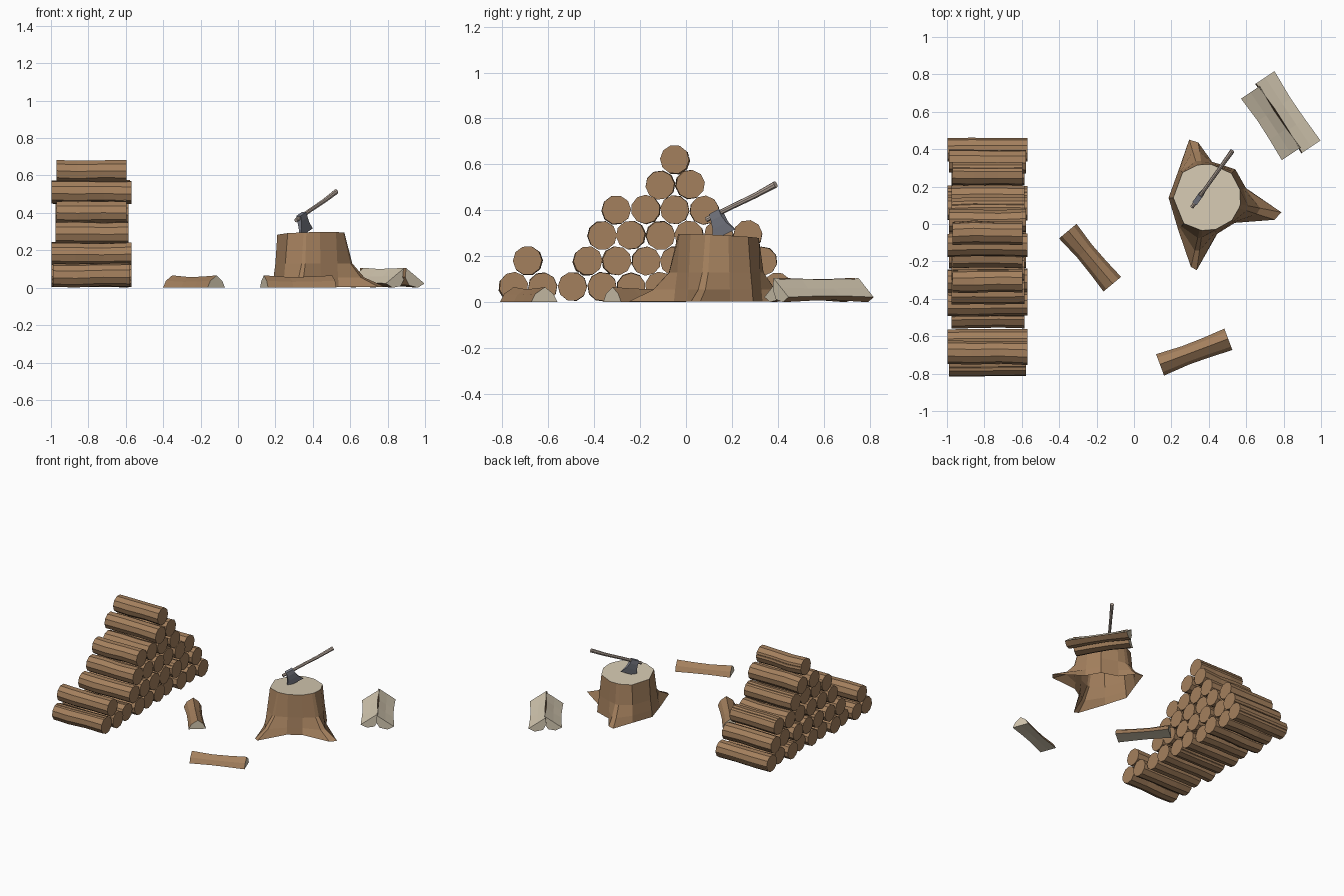
import bpy, bmesh, random
from math import sin, cos, radians, pi
from mathutils import Vector, Matrix

if "Cube" in bpy.data.objects:
    bpy.data.objects.remove(bpy.data.objects["Cube"])

random.seed(4)


def material(name, rgb):
    m = bpy.data.materials.new(name)
    m.diffuse_color = (*rgb, 1)
    m.use_nodes = True
    m.node_tree.nodes["Principled BSDF"].inputs["Base Color"].default_value = m.diffuse_color
    return m


BARK = material("bark", (0.37, 0.215, 0.11))
WOOD = material("split_wood", (0.66, 0.58, 0.44))
STEEL = material("steel", (0.20, 0.21, 0.25))
GRIP = material("handle_wood", (0.50, 0.41, 0.35))


def loft(name, rings, mats, side=lambda j: 0, start=0, end=0, ground=False):
    """Skin a list of equal-length point rings; start=None leaves it open."""
    n = len(rings[0])
    verts = [Vector(p) for r in rings for p in r]
    if ground:
        low = min(v.z for v in verts)
        verts = [v - Vector((0, 0, low)) for v in verts]
    faces, idx = [], []
    for i in range(len(rings) - 1):
        for j in range(n):
            k = (j + 1) % n
            faces.append((i*n + j, i*n + k, (i+1)*n + k, (i+1)*n + j))
            idx.append(side(j))
    faces.append(tuple(range(len(verts) - n, len(verts))))
    idx.append(end)
    if start is not None:
        faces.append(tuple(reversed(range(n))))
        idx.append(start)
    me = bpy.data.meshes.new(name)
    me.from_pydata([tuple(v) for v in verts], [], faces)
    for m in mats:
        me.materials.append(m)
    for f, i in zip(me.polygons, idx):
        f.material_index = i
    bm = bmesh.new()
    bm.from_mesh(me)
    bmesh.ops.recalc_face_normals(bm, faces=bm.faces)
    bm.to_mesh(me)
    bm.free()
    ob = bpy.data.objects.new(name, me)
    bpy.context.collection.objects.link(ob)
    return ob


def log(name, y, z, x0, x1, r=0.0635):
    """Ten-sided log along x with one thin bark crack."""
    turn = random.uniform(0, 2*pi)
    pts = [(turn + i*pi/5, 1, False) for i in range(10)]
    m, d = turn + pi/10, radians(2.5)
    flat = cos(pi/10) / cos(d)
    pts[1:1] = [(m - d, flat, False), (m, cos(pi/10), True), (m + d, flat, False)]
    rings = []
    for t, s in ((0, 0.98), (0.3, 1.0), (0.65, 0.96), (1, 1.0)):
        dy, dz = random.uniform(-.003, .003), random.uniform(-.003, .003)
        ring = []
        for a, k, crack in pts:
            q = r*s*k*(0.92 if crack and 0 < t < 1 else 1)
            ring.append((x0 + (x1 - x0)*t, y + dy + q*cos(a), z + dz + q*sin(a)))
        rings.append(ring)
    return loft(name, rings, [BARK])


# stacked log pile: each row is a height, its log positions and front log's ends
STEP = 0.1275
rows = [
    (0.067, [-0.752, -0.625] + [-0.495 + STEP*i for i in range(8)], 0),
    (0.180, [-0.688] + [-0.43 + STEP*i for i in range(7)], 1),
    (0.292, [-0.367 + STEP*i for i in range(6)], 2),
    (0.402, [-0.303 + STEP*i for i in range(4)], 3),
    (0.512, [-0.112, 0.016], 1),
    (0.620, [-0.048], 3),
]
spans = [(-0.99, -0.578), (-0.998, -0.57), (-0.975, -0.585), (-0.97, -0.597)]
for r, (z, ys, first) in enumerate(rows):
    for i, y in enumerate(ys):
        span = spans[first] if i == 0 else random.choice(spans)
        log(f"log_{r + 1}_{i + 1}", y, z, *span)


def split_log(name, x, y, yaw, length, r, roll=0, peak=1.08):
    """Half log: bark over the arc, pale wood on the split face and ends."""
    m = (Matrix.Translation((x, y, 0)) @ Matrix.Rotation(radians(yaw), 4, 'Z')
         @ Matrix.Rotation(radians(roll), 4, 'X'))
    arc = [(1, 0), (0.68, 0.6), (0.05, peak), (-0.68, 0.6), (-1, 0)]
    rings = []
    for t, s in ((-0.5, 1), (-0.12, 0.86), (0.18, 0.9), (0.5, 1.0)):
        sec = [(r*s*u, r*s*v) for u, v in arc]
        sec.append((0, 0.004 if abs(t) < 0.4 else 0))
        rings.append([m @ Vector((t*length, u, v)) for u, v in sec])
    return loft(name, rings, [BARK, WOOD], lambda j: int(j > 3), 1, 1, ground=True)


# split pieces: two face down, two leaning back to back
split_log("split_log_left", -0.235, -0.18, -50, 0.37, 0.061)
split_log("split_log_front", 0.322, -0.685, 20.5, 0.39, 0.061)
split_log("split_log_back_outer", 0.825, 0.599, -56.4, 0.445, 0.072, 145, 0.9)
split_log("split_log_back_inner", 0.731, 0.539, -56.4, 0.395, 0.073, 215, 0.9)

# chopping stump: angle, then radius at ground, low, middle and top
cx, cy = 0.39, 0.14
columns = [
    (-18, .38, .28, .222, .180), (-11, .405, .29, .225, .182),
    (14, .215, .21, .20, .182), (45, .215, .21, .20, .185),
    (82, .195, .19, .185, .180), (99, .30, .25, .20, .180),
    (107, .325, .26, .205, .182), (134, .215, .21, .20, .188),
    (180, .205, .20, .19, .180), (228, .23, .215, .205, .185),
    (257, .38, .29, .22, .175), (262, .39, .285, .215, .176),
    (286, .20, .195, .185, .175), (318, .20, .195, .19, .180),
]
rings = []
for level, z in enumerate((0.004, 0.055, 0.13, 0.288)):
    ring = []
    for c in columns:
        x = cx + c[level + 1]*cos(radians(c[0]))
        y = cy + c[level + 1]*sin(radians(c[0]))
        tilt = 0.025*(x - cx) - 0.05*(y - cy) if level == 3 else 0
        ring.append((x, y, z + tilt))
    rings.append(ring)
loft("stump", rings, [BARK, WOOD], start=None, end=1)

# axe frame: along the handle, down toward the blade, across
base = Vector((0.31, 0.09, 0.36))
tip = Vector((0.525, 0.39, 0.513))
along = (tip - base).normalized()
across = along.cross(Vector((0, 0, 1))).normalized()
down = along.cross(across).normalized()
if down.z > 0:
    down.negate()

# axe handle
length = (tip - base).length
rings = []
for t, s, sag in ((0, 0.9, 0), (0.35, 0.9, 0), (0.7, 0.95, 0.003), (1, 1.15, 0)):
    mid = base + along*length*t + down*sag
    rings.append([mid + across*(0.011*s*cos(k*pi/4)) + down*(0.013*s*sin(k*pi/4))
                  for k in range(8)])
loft("axe_handle", rings, [GRIP])

# axe head: flares from a thick eye to a thin cutting edge
rings = []
for d, s0, s1, w in ((-0.013, 0.03, 0.085, 0.014), (0.018, 0.028, 0.088, 0.014),
                     (0.055, 0.018, 0.098, 0.009), (0.098, -0.005, 0.125, 0.001)):
    rings.append([base + down*d + along*s + across*q
                  for s, q in ((s0, -w), (s1, -w), (s1, w), (s0, w))])
loft("axe_head", rings, [STEEL])
